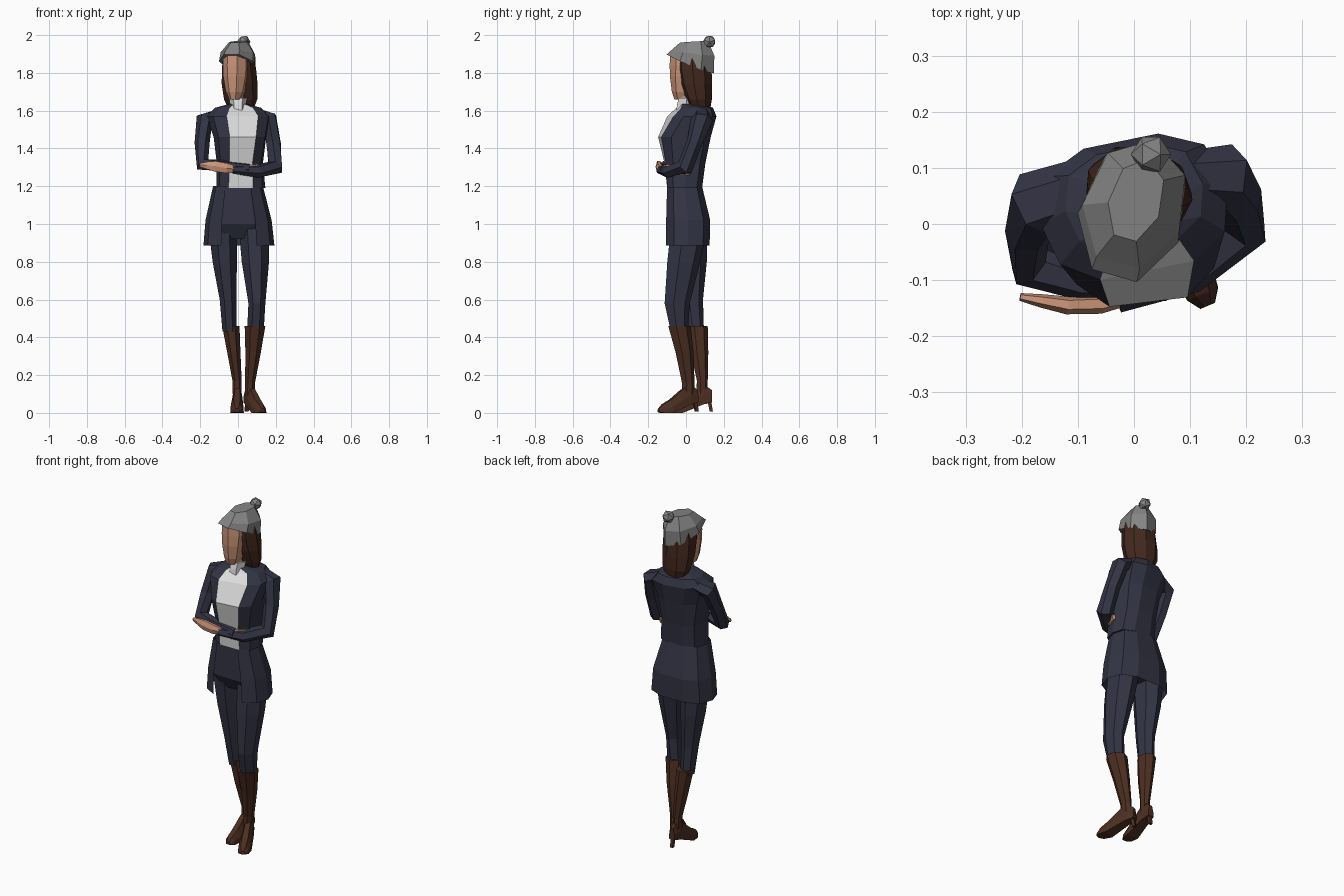
import bpy, bmesh, math
from mathutils import Vector, Matrix

if "Cube" in bpy.data.objects:
    bpy.data.objects.remove(bpy.data.objects["Cube"])


def material(name, r, g, b):
    m = bpy.data.materials.new(name)
    m.diffuse_color = (r, g, b, 1)
    m.use_nodes = True
    m.node_tree.nodes["Principled BSDF"].inputs["Base Color"].default_value = m.diffuse_color
    return m


NAVY = material("navy_cloth", 0.033, 0.034, 0.058)
WHITE = material("white_knit", 0.72, 0.72, 0.72)
SKIN = material("skin", 0.60, 0.30, 0.19)
HAIR = material("brown_hair", 0.055, 0.021, 0.013)
LEATHER = material("boot_leather", 0.072, 0.027, 0.015)
GREY = material("grey_wool", 0.23, 0.23, 0.23)


def loft(name, rings, mats, rule=None, caps=True):
    """Skin rings of equal length; rule(band, side) gives material index or None to leave open."""
    bm = bmesh.new()
    vs = [[bm.verts.new(p) for p in r] for r in rings]
    n = len(vs[0])
    for i in range(len(vs) - 1):
        for k in range(n):
            idx = rule(i, k) if rule else 0
            if idx is None:
                continue
            j = (k + 1) % n
            f = bm.faces.new((vs[i][k], vs[i][j], vs[i + 1][j], vs[i + 1][k]))
            f.material_index = idx
    if caps:
        bm.faces.new(vs[0][::-1])
        bm.faces.new(vs[-1])
    bmesh.ops.recalc_face_normals(bm, faces=bm.faces)
    me = bpy.data.meshes.new(name)
    bm.to_mesh(me)
    bm.free()
    for m in mats:
        me.materials.append(m)
    ob = bpy.data.objects.new(name, me)
    bpy.context.collection.objects.link(ob)
    return ob


def circle(n):
    # flat side turned to the front
    return [(math.sin(a), -math.cos(a)) for a in ((k - 0.5) * math.tau / n for k in range(n))]


BODY = [(-.5, -1), (.5, -1), (.88, -.65), (1, 0), (.85, .7), (.4, 1), (-.4, 1), (-.85, .7), (-1, 0), (-.88, -.65)]


def ring(cx, y0, y1, z, rx, shape, yaw=0.0, tilt=0.0, pivot=None):
    """Level section from front y0 to back y1, optionally yawed and tilted."""
    cy, ry = (y0 + y1) / 2, (y1 - y0) / 2
    pv = Vector(pivot or (cx, cy, 0))
    rot = Matrix.Rotation(yaw, 3, 'Z')
    return [rot @ (Vector((cx + u * rx, cy + v * ry, z + tilt * v * ry)) - pv) + pv for u, v in shape]


def tube(name, path, mat, n=6):
    """Limb along a path of (x, y, z, horizontal radius, vertical radius)."""
    pts = [Vector(p[:3]) for p in path]
    rings, side = [], Vector((1, 0, 0))
    prev = None
    for i, p in enumerate(path):
        a = (pts[i] - pts[max(i - 1, 0)]).normalized()
        b = (pts[min(i + 1, len(pts) - 1)] - pts[i]).normalized()
        t = (a + b).normalized()
        if prev is None:
            s = t.cross(Vector((0, 0, 1))).normalized()
        else:
            s = (prev - t * prev.dot(t)).normalized()
        prev = s
        u = s.cross(t)
        rings.append([pts[i] + s * c * p[3] + u * d * p[4] for c, d in circle(n)])
    return loft(name, rings, [mat])


# jacket body with the knit shirt showing in the open front
torso = [
    (.015, -.100, .085, 1.19, .130, 0), (.01, -.110, .100, 1.32, .122, .05),
    (.01, -.140, .125, 1.46, .140, .12), (.00, -.085, .150, 1.57, .170, .2),
    (.00, -.040, .135, 1.615, .125, .2), (.00, -.025, .080, 1.635, .050, .1)]
loft("jacket_top", [ring(*r[:5], BODY, r[5]) for r in torso], [NAVY, WHITE],
     lambda i, k: 1 if k == 0 else 0)

# jacket tails, open at the front, over the trouser hips
tails = [(.005, -.105, .125, .885, .188), (.003, -.105, .128, 1.02, .175), (.0, -.100, .085, 1.2, .132)]
loft("jacket_tails", [ring(*r, BODY) for r in tails], [NAVY], lambda i, k: None if k == 0 else 0, False)
hips = [(.003, -.05, .09, .92, .13), (.003, -.096, .115, 1.0, .165), (.0, -.094, .08, 1.19, .124)]
loft("trouser_hips", [ring(*r, BODY) for r in hips], [NAVY])

# trouser legs and boot shafts: (cx, y front, y back, z, half width)
right_leg = [(-.080, -.08, .115, .98, .078), (-.070, -.06, .110, .80, .066),
             (-.053, -.03, .090, .60, .045), (-.045, -.00, .095, .43, .038)]
left_leg = [(.085, -.09, .115, .98, .083), (.092, -.108, .075, .80, .074),
            (.100, -.120, .020, .58, .046), (.092, -.085, .010, .43, .045)]
right_shaft = [(-.005, .05, .115, .10, .024), (-.005, .055, .115, .17, .025),
               (-.022, .02, .118, .32, .036), (-.038, .0, .115, .46, .047)]
left_shaft = [(.062, -.025, .045, .09, .026), (.064, -.025, .045, .16, .027),
              (.080, -.06, .04, .32, .042), (.090, -.10, .025, .46, .056)]
for side, leg, shaft in (("right", right_leg, right_shaft), ("left", left_leg, left_shaft)):
    loft(side + "_trouser_leg", [ring(*r, circle(7)) for r in leg], [NAVY])
    loft(side + "_boot_shaft", [ring(*r, circle(7)) for r in shaft], [LEATHER])

# boot feet: (distance forward, half width, bottom, top)
FOOT = [(-.045, .018, .055, .12), (.00, .026, .045, .155), (.055, .031, .022, .115),
        (.11, .036, .0, .07), (.155, .030, .0, .045), (.178, .014, .004, .022)]
for side, ax, ay, yaw in (("right", -.003, .092, -.02), ("left", .062, .018, .40)):
    d, w = Vector((math.sin(yaw), -math.cos(yaw), 0)), Vector((math.cos(yaw), math.sin(yaw), 0))
    base = Vector((ax, ay, 0))
    sec = [(-1, 0), (1, 0), (.95, .45), (.45, 1), (-.45, 1), (-.95, .45)]
    loft(side + "_boot_foot", [[base + d * f + w * hw * u + Vector((0, 0, lo + (hi - lo) * v)) for u, v in sec]
                               for f, hw, lo, hi in FOOT], [LEATHER])
    heel = [(.012, .008, -.042), (.013, .05, -.034), (.020, .085, -.028)]
    loft(side + "_boot_heel", [[base + d * (f + v * r) + w * u * r + Vector((0, 0, z)) for u, v in circle(4)]
                               for r, z, f in heel], [LEATHER])

# crossed sleeves and hands
tube("left_sleeve", [(.09, .085, 1.585, .045, .035), (.168, .085, 1.555, .058, .045),
                     (.188, .045, 1.43, .042, .042), (.197, -.005, 1.30, .045, .046),
                     (.10, -.090, 1.280, .032, .038), (-.03, -.135, 1.290, .018, .028)], NAVY)
tube("left_hand", [(-.015, -.133, 1.290, .013, .020), (-.06, -.143, 1.295, .017, .030),
                   (-.12, -.145, 1.305, .016, .032), (-.165, -.137, 1.31, .012, .022),
                   (-.203, -.130, 1.312, .007, .010)], SKIN)
tube("right_sleeve", [(-.10, .06, 1.575, .055, .035), (-.178, .035, 1.550, .060, .046),
                      (-.190, -.015, 1.43, .040, .040), (-.187, -.075, 1.315, .038, .040),
                      (-.09, -.105, 1.310, .028, .034), (.06, -.112, 1.295, .022, .028)], NAVY)
tube("right_hand", [(.05, -.114, 1.295, .014, .020), (.10, -.085, 1.29, .016, .028),
                    (.14, -.035, 1.285, .016, .030), (.155, .020, 1.272, .010, .016)], SKIN)

# head group is turned slightly to one side
TURN, PIVOT = -.28, (0, .03, 0)


def head_loft(name, rows, mat, n):
    return loft(name, [ring(r[0], r[1], r[2], r[3], r[4], circle(n), TURN, r[5] if len(r) > 5 else 0, PIVOT)
                       for r in rows], [mat])


head_loft("head", [(0, -.065, .02, 1.66, .030), (0, -.078, .04, 1.70, .050), (0, -.088, .06, 1.78, .066),
                   (0, -.090, .08, 1.84, .070), (0, -.088, .08, 1.90, .066)], SKIN, 8)
loft("neck", [ring(0, -.03, .05, z, .036, circle(6)) for z in (1.58, 1.70)], [SKIN])
loft("roll_collar", [ring(0, -.062, .06, 1.585, .044, circle(6)), ring(0, -.055, .055, 1.63, .042, circle(6)),
                     ring(0, -.045, .055, 1.668, .048, circle(6))], [WHITE])
head_loft("hair", [(0, .035, .130, 1.605, .068), (0, .005, .140, 1.66, .092), (0, -.030, .142, 1.74, .098),
                   (0, -.050, .140, 1.82, .092), (0, -.052, .130, 1.89, .082)], HAIR, 9)

# knitted hat with a bobble
head_loft("hat", [(0, -.110, .152, 1.85, .096, -.40), (0, -.085, .155, 1.905, .092, -.12),
                  (0, -.035, .120, 1.965, .048, .06)], GREY, 7)
bm = bmesh.new()
bmesh.ops.create_icosphere(bm, subdivisions=1, radius=.036,
                           matrix=Matrix.Translation((.03, .124, 1.965)) @ Matrix.Rotation(.5, 4, 'Y'))
me = bpy.data.meshes.new("hat_bobble")
bm.to_mesh(me)
bm.free()
me.materials.append(GREY)
bpy.context.collection.objects.link(bpy.data.objects.new("hat_bobble", me))
